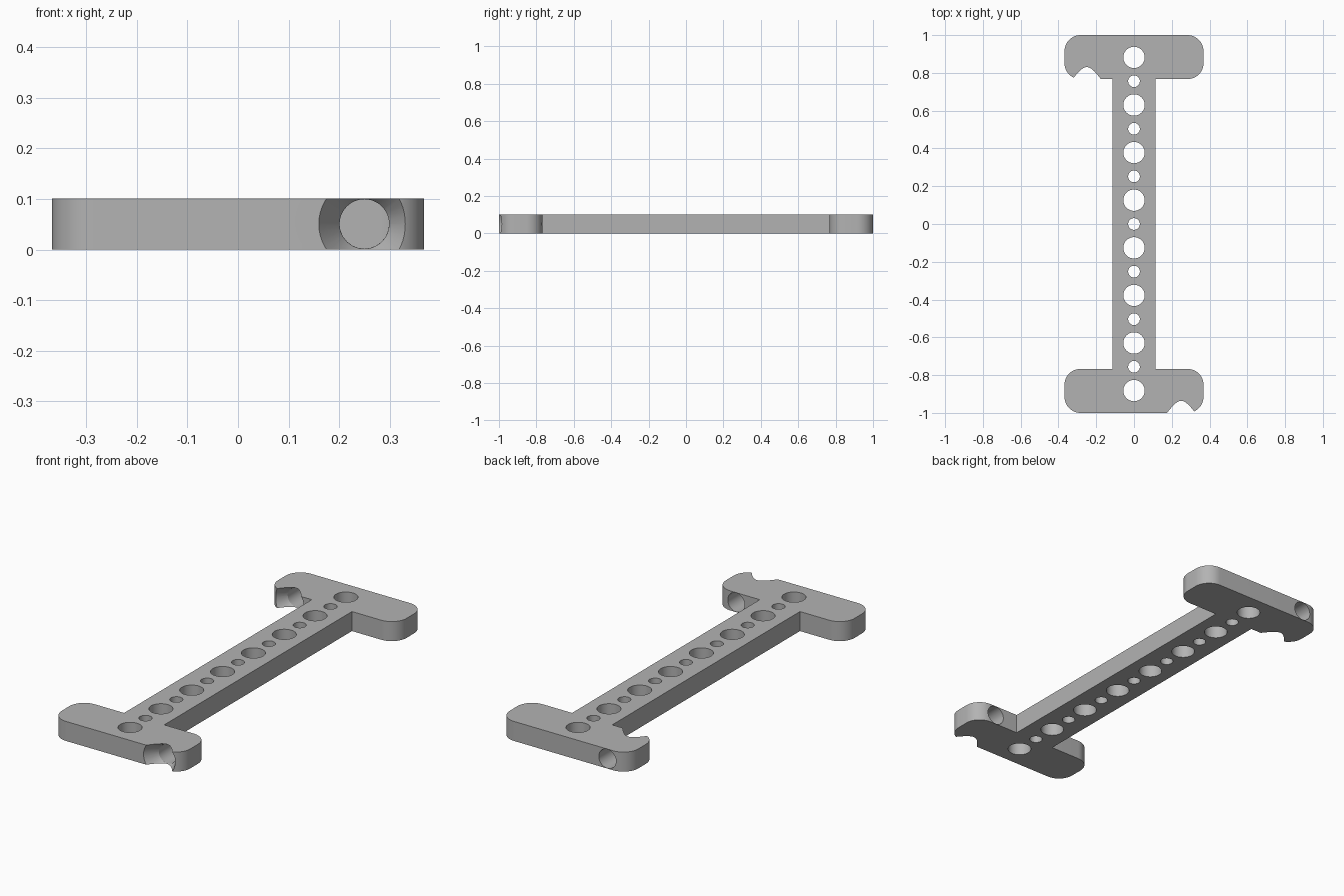
import bpy, bmesh
from math import pi, cos, sin
from mathutils import Matrix, Vector

cube = bpy.data.objects.get("Cube")
if cube:
    bpy.data.objects.remove(cube)

THICK, ARM_X, ARM_IN, BEAM_X, CORNER = 0.101, 0.368, 0.767, 0.115, 0.085
PITCH, MID = 0.252, 0.101 / 2

grey = bpy.data.materials.new("plain_grey")
grey.use_nodes = True
colour = (0.45, 0.45, 0.45, 1)
grey.diffuse_color = colour
grey.node_tree.nodes["Principled BSDF"].inputs["Base Color"].default_value = colour


def add_object(name, bm):
    mesh = bpy.data.meshes.new(name)
    bmesh.ops.recalc_face_normals(bm, faces=bm.faces)
    bm.to_mesh(mesh)
    bm.free()
    mesh.materials.append(grey)
    obj = bpy.data.objects.new(name, mesh)
    bpy.context.collection.objects.link(obj)
    return obj


def corner(cx, cy, start):
    """Quarter-circle of outline points, counter-clockwise."""
    return [Vector((cx + CORNER * cos(start + pi / 2 * i / 12),
                    cy + CORNER * sin(start + pi / 2 * i / 12), 0)) for i in range(13)]


def cone(bm, r1, r2, depth, matrix):
    bmesh.ops.create_cone(bm, cap_ends=True, segments=48, radius1=r1,
                          radius2=r2, depth=depth, matrix=matrix)


# Plate outline: half of the I shape, repeated by a half turn
cx, near, far = ARM_X - CORNER, ARM_IN + CORNER, 1 - CORNER
half = [Vector((BEAM_X, ARM_IN, 0))]
half += corner(cx, near, -pi / 2) + corner(cx, far, 0)
half += corner(-cx, far, pi / 2) + corner(-cx, near, pi)
half += [Vector((-BEAM_X, ARM_IN, 0))]
outline = half + [Vector((-p.x, -p.y, 0)) for p in half]

bm = bmesh.new()
face = bm.faces.new([bm.verts.new(p) for p in outline])
top = bmesh.ops.extrude_face_region(bm, geom=[face])["geom"]
bmesh.ops.translate(bm, vec=(0, 0, THICK),
                    verts=[v for v in top if isinstance(v, bmesh.types.BMVert)])
plate = add_object("mounting_plate", bm)

# Row of alternating large and small vertical holes
bm = bmesh.new()
for i in range(-7, 8):
    r = 0.0565 if i % 2 else 0.031
    cone(bm, r, r, 0.4, Matrix.Translation((0, i * PITCH / 2, MID)))
cutters = [add_object("hole_row_cutter", bm)]

# Horizontal bores through one end of each arm, flared at the front opening
turn = Matrix.Rotation(-pi / 2, 4, 'X')
for side, x, front in (("front", 0.25, -1.0), ("back", -0.25, ARM_IN)):
    bm = bmesh.new()
    cone(bm, 0.049, 0.049, 0.4, Matrix.Translation((x, front + 0.115, MID)) @ turn)
    cutters.append(add_object(side + "_bore_cutter", bm))
    bm = bmesh.new()
    cone(bm, 0.109, 0.049, 0.096, Matrix.Translation((x, front + 0.018, MID)) @ turn)
    cutters.append(add_object(side + "_flare_cutter", bm))

# Cut everything and bake the result
bpy.context.view_layer.objects.active = plate
plate.select_set(True)
for c in cutters:
    c.hide_render = True
    mod = plate.modifiers.new(c.name, 'BOOLEAN')
    mod.operation, mod.solver, mod.object = 'DIFFERENCE', 'EXACT', c
    bpy.ops.object.modifier_apply(modifier=mod.name)
for c in cutters:
    bpy.data.objects.remove(c)
bpy.ops.object.shade_smooth_by_angle(angle=pi / 7)
